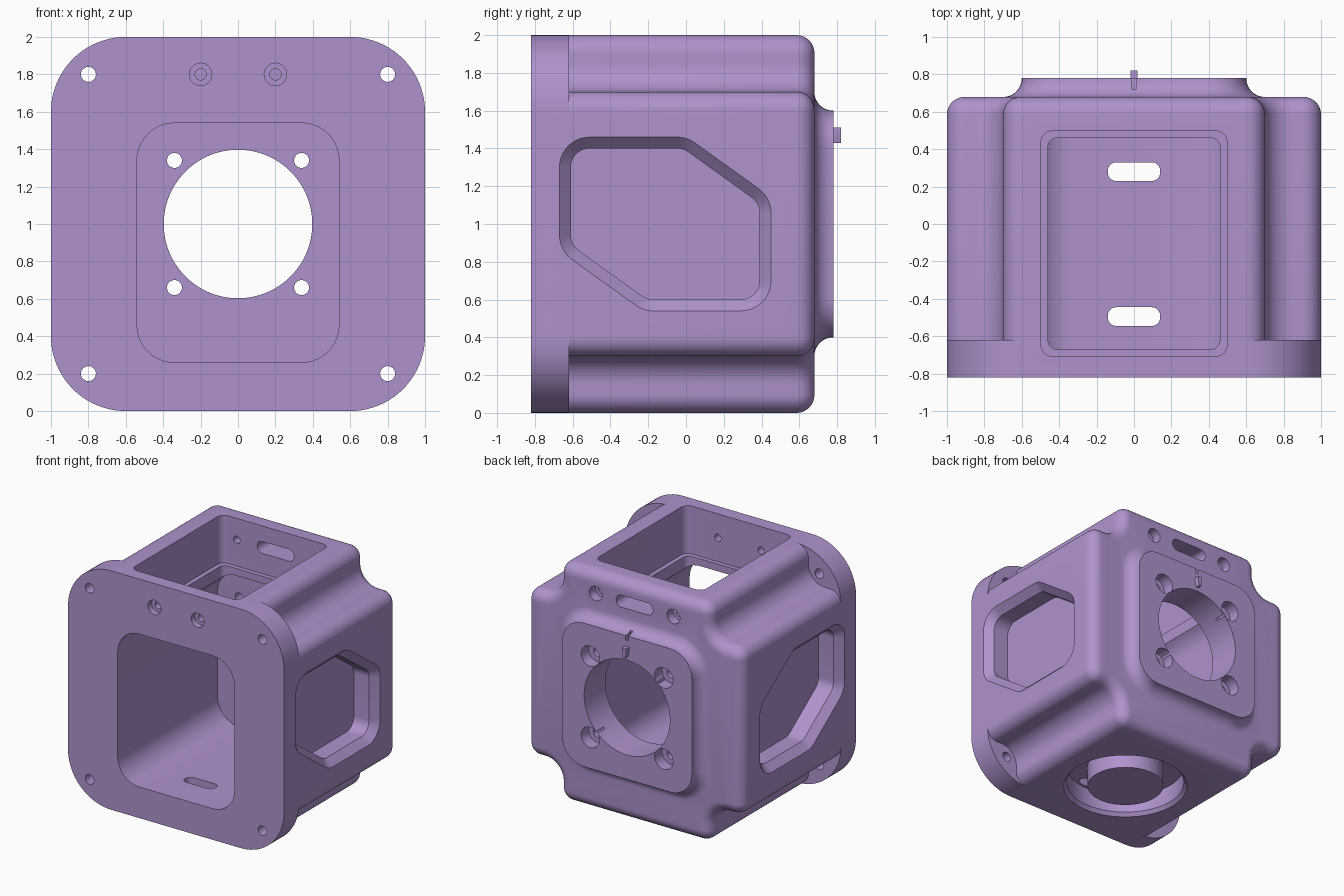
import bpy, bmesh, math
from mathutils import Vector, Matrix

if "Cube" in bpy.data.objects:
    bpy.data.objects.remove(bpy.data.objects["Cube"])


def rounded(pts, r, rc=0.0, inset=0.0, n=10):
    """Counter-clockwise outline with arcs: r on outer corners, rc on inner ones, moved in by inset."""
    pts = [Vector(p) for p in pts]
    out = []
    for i, p in enumerate(pts):
        e1 = (p - pts[i - 1]).normalized()
        e2 = (pts[(i + 1) % len(pts)] - p).normalized()
        n1, n2 = Vector((-e1.y, e1.x)), Vector((-e2.y, e2.x))
        turn = math.atan2(e1.x * e2.y - e1.y * e2.x, e1.dot(e2))
        s = 1 if turn > 0 else -1
        rad = max((r if s > 0 else rc) - s * inset, 0.002)
        mitre = (n1 + n2) / (1 + n1.dot(n2))
        centre = p + mitre * (inset + s * rad)
        for k in range(n + 1):
            out.append(centre + rad * (Matrix.Rotation(turn * k / n, 2) @ (-s * n1)))
    return out


def circle(u, v, r, n=64):
    return [Vector((u + r * math.cos(2 * math.pi * k / n), v + r * math.sin(2 * math.pi * k / n)))
            for k in range(n)]


def rect(u, v, hu, hv):
    return [(u - hu, v - hv), (u + hu, v - hv), (u + hu, v + hv), (u - hu, v + hv)]


PLACE = {'x': lambda u, v, d: (d, u, v), 'y': lambda u, v, d: (u, d, v), 'z': lambda u, v, d: (u, v, d)}


def loft(name, axis, rings):
    """Closed solid through a list of (depth, outline)."""
    bm = bmesh.new()
    loops = [[bm.verts.new(PLACE[axis](p.x, p.y, d)) for p in o] for d, o in rings]
    for a, b in zip(loops, loops[1:]):
        for i in range(len(a)):
            j = (i + 1) % len(a)
            bm.faces.new((a[i], a[j], b[j], b[i]))
    bm.faces.new(loops[0])
    bm.faces.new(loops[-1])
    bmesh.ops.recalc_face_normals(bm, faces=bm.faces)
    me = bpy.data.meshes.new(name)
    bm.to_mesh(me)
    bm.free()
    ob = bpy.data.objects.new(name, me)
    bpy.context.collection.objects.link(ob)
    return ob


def prism(name, axis, outline, d0, d1):
    return loft(name, axis, [(d0, outline), (d1, outline)])


def boolean(ob, tool, op='DIFFERENCE'):
    m = ob.modifiers.new("bool", 'BOOLEAN')
    m.operation, m.solver, m.object = op, 'EXACT', tool
    bpy.context.view_layer.update()
    me = bpy.data.meshes.new_from_object(ob.evaluated_get(bpy.context.evaluated_depsgraph_get()))
    ob.modifiers.clear()
    ob.data = me
    bpy.data.objects.remove(tool)


def cut(axis, outline, d0, d1):
    boolean(housing, prism("cutter", axis, outline, d0, d1))


# Main body: plus-shaped section with a rounded back rim
a, b = 0.7, 1.0
plus = [(-a, 0), (a, 0), (a, 0.3), (b, 0.3), (b, 1.7), (a, 1.7),
        (a, 2), (-a, 2), (-a, 1.7), (-b, 1.7), (-b, 0.3), (-a, 0.3)]
rings = [(-0.72, rounded(plus, 0.1, 0.15))]
for k in range(9):
    t = math.pi / 2 * k / 8
    rings.append((0.585 + 0.095 * math.sin(t), rounded(plus, 0.1, 0.15, 0.095 * (1 - math.cos(t)))))
housing = loft("housing", 'y', rings)

# Front flange
boolean(housing, prism("flange", 'y', rounded(rect(0, 1, 1, 1), 0.4, n=20), -0.82, -0.62), 'UNION')

# Raised back pad with a concave flare
pad = rect(0, 1, 0.6, 0.6)
rings = [(0.78, rounded(pad, 0.2))]
for k in range(1, 9):
    t = math.radians(86) * k / 8
    rings.append((0.78 - 0.1 * math.sin(t) - 0.001 * k / 8, rounded(pad, 0.2, 0, -0.1 * (1 - math.cos(t)))))
rings.append((0.6, rings[-1][1]))
boolean(housing, loft("pad", 'y', rings), 'UNION')

# Front cavity, top pocket with lip, main bore
cut('y', rounded(rect(0, 0.9, 0.54, 0.64), 0.2), -0.9, 0.5)
cut('z', rounded(rect(0, -0.105, 0.497, 0.602), 0.06), 1.6, 2.1)
cut('z', rounded(rect(0, -0.105, 0.46, 0.565), 0.05), 1.3, 1.7)
cut('y', circle(0, 1, 0.397, 96), 0.4, 0.9)

# Side window pockets with chamfered rims
win = [(-0.67, 0.86), (-0.225, 0.54), (0.45, 0.54), (0.45, 1.14), (0.005, 1.46), (-0.67, 1.46)]
for s in (-1, 1):
    boolean(housing, loft("cutter", 'x', [(s * d, rounded(win, 0.16, 0, i)) for d, i in
                                          ((1.05, 0), (1.0, 0), (0.94, 0.06), (0.8, 0.06))]))

# Ring recess in the underside, with a flush round boss
boolean(housing, loft("cutter", 'z', [(d, circle(0, -0.107, r, 96)) for d, r in
                                      ((-0.05, 0.49), (0.0, 0.49), (0.03, 0.465), (0.18, 0.465))]))
boolean(housing, prism("boss", 'z', circle(0, -0.107, 0.3), 0.0, 0.22), 'UNION')
for y in (0.28, -0.495):
    cut('z', rounded(rect(0, y, 0.14, 0.05), 0.045), 0.1, 0.4)

# Back slot and fastener holes
cut('y', rounded(rect(0, 1.82, 0.17, 0.05), 0.049), 0.4, 0.8)
for s in (-1, 1):
    cut('y', circle(s * 0.36, 1.82, 0.03, 32), 0.4, 0.8)
    cut('y', circle(s * 0.36, 1.82, 0.06, 32), 0.6, 0.8)
    cut('y', circle(s * 0.2, 1.8, 0.03, 32), -0.9, -0.6)
    cut('y', circle(s * 0.2, 1.8, 0.06, 32), -0.9, -0.77)
    for t in (-1, 1):
        cut('y', circle(s * 0.8, 1 + t * 0.8, 0.04, 32), -0.9, -0.55)
        cut('y', circle(s * 0.34, 1 + t * 0.34, 0.04, 32), 0.4, 0.9)
        cut('y', circle(s * 0.34, 1 + t * 0.34, 0.085, 32), 0.68, 0.9)

# Alignment groove on the pad's top edge
cut('y', rounded(rect(0, 1.61, 0.012, 0.05), 0.005, n=3), 0.72, 0.85)

# Small pointed key on the pad
key = prism("alignment_key", 'y', [Vector(p) for p in
            ((-0.01, 1.43), (0.01, 1.43), (0.02, 1.47), (0.02, 1.51), (-0.02, 1.51), (-0.02, 1.47))], 0.76, 0.82)

# Purple finish and smooth shading
mat = bpy.data.materials.new("purple")
mat.diffuse_color = (0.43, 0.29, 0.61, 1)
mat.use_nodes = True
mat.node_tree.nodes["Principled BSDF"].inputs["Base Color"].default_value = mat.diffuse_color
for ob in (housing, key):
    ob.data.materials.clear()
    ob.data.materials.append(mat)
    bpy.ops.object.select_all(action='DESELECT')
    ob.select_set(True)
    bpy.context.view_layer.objects.active = ob
    bpy.ops.object.shade_smooth_by_angle(angle=math.radians(30))
